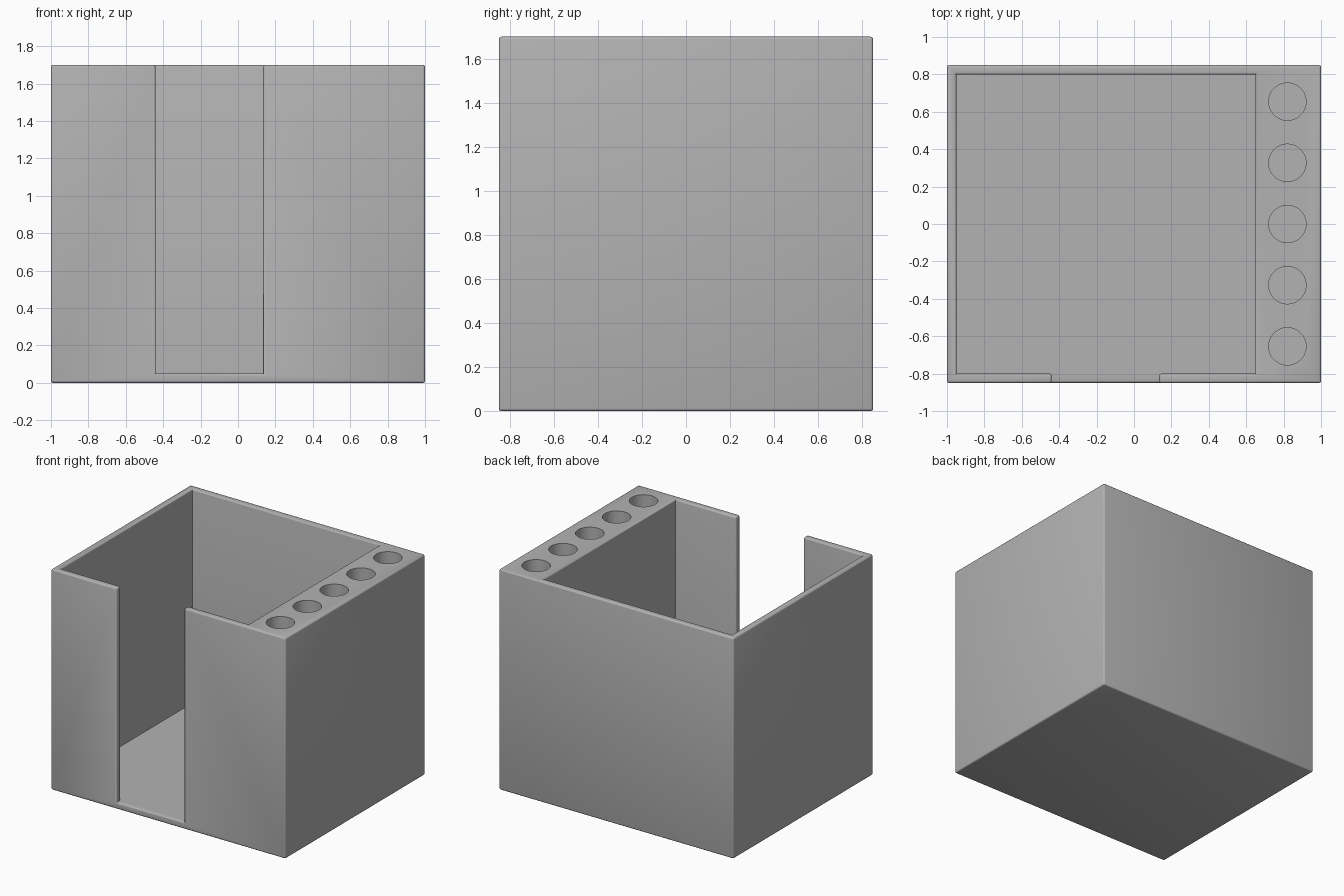
import bpy
import bmesh
import math

cube = bpy.data.objects.get("Cube")
if cube:
    bpy.data.objects.remove(cube, do_unlink=True)

grey = bpy.data.materials.new("plain_grey")
grey.use_nodes = True
colour = (0.45, 0.45, 0.45, 1)
grey.diffuse_color = colour
grey.node_tree.nodes["Principled BSDF"].inputs["Base Color"].default_value = colour

W, D, H = 1.0, 0.85, 1.7               # half width, half depth, height
LEFT, RIGHT, BACK = -0.95, 0.65, 0.8   # cavity limits
S0, S1, FLOOR = -0.44, 0.135, 0.05     # front slot limits, floor height


def is_convex(edge):
    return edge.is_manifold and edge.calc_face_angle_signed() > 0.5


# Plan: a C-shaped wall around the floor, which runs out through the slot
bm = bmesh.new()
inner = [(S1, -D), (S1, -BACK), (RIGHT, -BACK), (RIGHT, BACK),
         (LEFT, BACK), (LEFT, -BACK), (S0, -BACK), (S0, -D)]
outer = [(-W, -D), (-W, D), (W, D), (W, -D)]
iv = [bm.verts.new((x, y, FLOOR)) for x, y in inner]
ov = [bm.verts.new((x, y, FLOOR)) for x, y in outer]
wall = bm.faces.new(iv + ov)
floor = bm.faces.new(iv)

# Base slab down, walls up
bottom = bmesh.ops.extrude_face_region(bm, geom=[wall, floor], use_keep_orig=True)
for v in [g for g in bottom["geom"] if isinstance(g, bmesh.types.BMVert)]:
    v.co.z = 0
top = bmesh.ops.extrude_face_region(bm, geom=[wall])
for v in [g for g in top["geom"] if isinstance(g, bmesh.types.BMVert)]:
    v.co.z = H
if wall.is_valid:
    bm.faces.remove(wall)
bmesh.ops.recalc_face_normals(bm, faces=bm.faces)
bmesh.ops.dissolve_limit(bm, angle_limit=0.01, verts=bm.verts, edges=bm.edges)
bmesh.ops.recalc_face_normals(bm, faces=bm.faces)

# Soften every outward edge
bmesh.ops.bevel(bm, geom=[e for e in bm.edges if is_convex(e)], offset=0.012,
                offset_type='OFFSET', segments=3, profile=0.5, affect='EDGES',
                clamp_overlap=True)
mesh = bpy.data.meshes.new("organizer_body")
bm.to_mesh(mesh)
bm.free()
body = bpy.data.objects.new("organizer_body", mesh)
bpy.context.collection.objects.link(body)
mesh.materials.append(grey)

# Row of round pen holes
bm = bmesh.new()
for i in range(-2, 3):
    made = bmesh.ops.create_cone(bm, cap_ends=True, segments=48, radius1=0.1,
                                 radius2=0.1, depth=H)
    bmesh.ops.translate(bm, verts=made["verts"],
                        vec=(0.82, i * 0.327, FLOOR + H / 2))
cut_mesh = bpy.data.meshes.new("pen_hole_cutter")
bm.to_mesh(cut_mesh)
bm.free()
cut_mesh.materials.append(grey)
cutter = bpy.data.objects.new("pen_hole_cutter", cut_mesh)
bpy.context.collection.objects.link(cutter)

cut = body.modifiers.new("pen_holes", 'BOOLEAN')
cut.operation = 'DIFFERENCE'
cut.solver = 'EXACT'
cut.object = cutter

bpy.context.view_layer.objects.active = body
body.select_set(True)
bpy.ops.object.modifier_apply(modifier=cut.name)
bpy.data.objects.remove(cutter, do_unlink=True)
bpy.ops.object.shade_smooth_by_angle(angle=math.radians(35))
